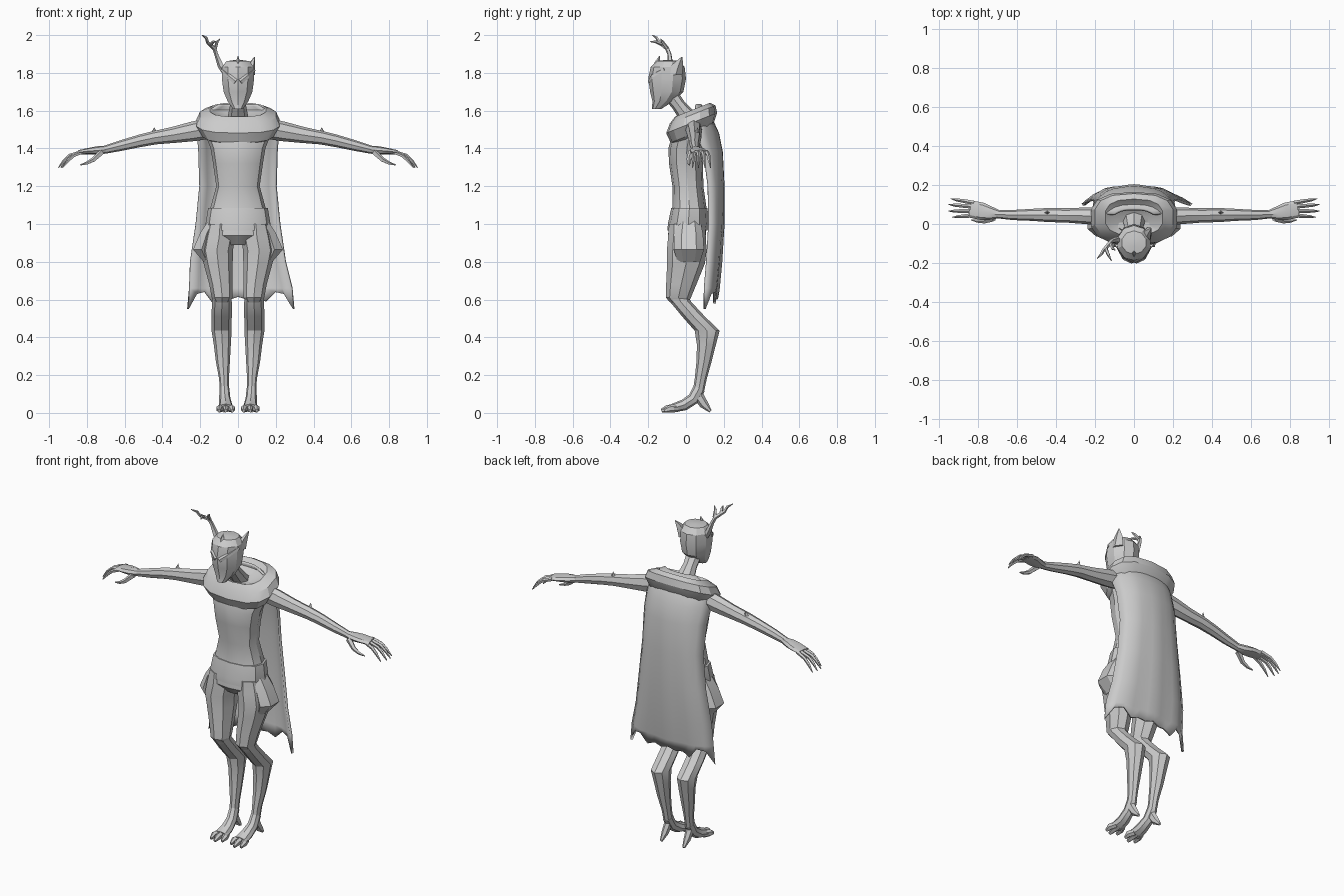
import bpy, bmesh, math
from mathutils import Vector

X, Y = Vector((1, 0, 0)), Vector((0, 1, 0))


def finish(name, bm, mirror=False, angle=28):
    bmesh.ops.recalc_face_normals(bm, faces=bm.faces[:])
    me = bpy.data.meshes.new(name)
    bm.to_mesh(me)
    bm.free()
    ob = bpy.data.objects.new(name, me)
    bpy.context.collection.objects.link(ob)
    bpy.ops.object.select_all(action='DESELECT')
    ob.select_set(True)
    bpy.context.view_layer.objects.active = ob
    bpy.ops.object.shade_smooth_by_angle(angle=math.radians(angle))
    if mirror:
        ob.modifiers.new("Mirror", 'MIRROR')
    return ob


def tube(name, pts, sides=8, ref=X, axes=None, sq=1.0, mirror=False, angle=28):
    """Loft of ellipses; each point is x, y, z, radius along ref, other radius."""
    bm = bmesh.new()
    rings = []
    cs = [Vector(p[:3]) for p in pts]
    for i, p in enumerate(pts):
        if axes:
            a, b = axes
        else:
            t = (cs[min(i + 1, len(cs) - 1)] - cs[max(i - 1, 0)]).normalized()
            a = (ref - t * ref.dot(t)).normalized()
            b = t.cross(a)
        ring = []
        for k in range(sides):
            w = 2 * math.pi * k / sides + math.pi / 2
            c, s = math.cos(w), math.sin(w)
            c = math.copysign(abs(c) ** sq, c) if abs(c) > 1e-6 else 0
            s = math.copysign(abs(s) ** sq, s) if abs(s) > 1e-6 else 0
            ring.append(bm.verts.new(cs[i] + a * (c * p[3]) + b * (s * p[4])))
        rings.append(ring)
    for r, q in zip(rings, rings[1:]):
        for k in range(sides):
            j = (k + 1) % sides
            bm.faces.new((r[k], r[j], q[j], q[k]))
    bm.faces.new(rings[0])
    bm.faces.new(rings[-1])
    return finish(name, bm, mirror, angle)


FLAT = (X, Y)

# Head, neck, forehead spike, ear and antler
tube("head", [(0, -.155, 1.61, .028, .025), (0, -.122, 1.65, .058, .056),
              (0, -.102, 1.70, .08, .088), (0, -.1, 1.77, .09, .1),
              (0, -.097, 1.83, .088, .09), (0, -.095, 1.862, .065, .06),
              (0, -.095, 1.868, .02, .02)], 10, axes=FLAT)
tube("brow", [(.012, -.197, 1.755, .006, .016), (.05, -.178, 1.785, .008, .014),
              (.085, -.115, 1.82, .006, .012)], 4, ref=Y, mirror=True)
tube("neck", [(0, -.085, 1.69, .045, .04), (0, -.04, 1.63, .042, .036),
              (0, .03, 1.54, .06, .05)], 8)
tube("forehead_spike", [(0, -.15, 1.82, .022, .03), (0, -.15, 1.86, .012, .014),
                        (0, -.14, 1.89, .001, .001)], 4, axes=FLAT)
tube("ear", [(.062, -.07, 1.79, .03, .05), (.07, -.05, 1.84, .022, .035),
             (.088, -.022, 1.885, .002, .003)], 5, axes=FLAT)
tube("antler", [(-.06, -.085, 1.80, .022, .022), (-.092, -.082, 1.84, .017, .017),
                (-.115, -.088, 1.90, .011, .011), (-.125, -.1, 1.93, .012, .012),
                (-.16, -.14, 1.96, .009, .009), (-.168, -.155, 1.985, .008, .008),
                (-.19, -.178, 2.0, .002, .002)], 5, ref=Y)
for i, (base, mid, tip) in enumerate([
        ((-.12, -.1, 1.93), (-.11, -.125, 1.965), (-.095, -.135, 1.98)),
        ((-.145, -.125, 1.95), (-.13, -.16, 1.965), (-.115, -.19, 1.965))]):
    tube("antler_branch_%d" % i, [(*base, .01, .01), (*mid, .008, .008),
                                  (*tip, .002, .002)], 5, ref=Y)

# Torso and pelvis
tube("torso", [(0, .02, 1.56, .10, .06), (0, .02, 1.49, .18, .09),
               (0, .005, 1.40, .145, .098), (0, .0, 1.32, .132, .09),
               (0, .01, 1.20, .115, .082), (0, .018, 1.09, .145, .09),
               (0, .01, 1.0, .165, .1), (0, .005, .94, .165, .1),
               (0, .02, .89, .09, .07)], 12, axes=FLAT, sq=.85, angle=32)
tube("hip_plate", [(0, .018, 1.085, .158, .096), (0, .012, 1.0, .172, .108),
                   (0, .008, .965, .165, .106)], 12, axes=FLAT, sq=.85)

# Shoulder mantle, tilted down to the front
TILT = (X, Vector((0, .93, .37)))
tube("mantle", [(0, .03, 1.46, .16, .10), (0, .03, 1.475, .19, .12),
                (0, .03, 1.535, .225, .145), (0, .035, 1.58, .205, .13),
                (0, .035, 1.605, .15, .10), (0, .02, 1.565, .075, .06)],
     14, axes=TILT, sq=.75)

# Arms, elbow spikes, hands
tube("arm", [(.16, .04, 1.505, .045, .055), (.24, .042, 1.49, .043, .052),
             (.34, .044, 1.472, .037, .043), (.44, .046, 1.457, .036, .036),
             (.52, .047, 1.44, .031, .033), (.62, .046, 1.415, .026, .028),
             (.71, .05, 1.392, .02, .021)], 8, ref=Y, mirror=True)
tube("elbow_spike", [(.445, .055, 1.47, .022, .016), (.443, .062, 1.512, .001, .001)],
     4, axes=FLAT, mirror=True)
tube("palm", [(.69, .05, 1.395, .02, .02), (.735, .055, 1.39, .035, .023),
              (.78, .065, 1.387, .045, .018), (.84, .077, 1.38, .044, .012)],
     8, ref=Y, mirror=True)
tube("thumb", [(.72, .03, 1.382, .018, .017), (.765, .015, 1.34, .013, .013),
               (.80, .015, 1.322, .009, .009), (.835, .02, 1.312, .002, .003)],
     5, ref=Y, mirror=True)
for i, (y0, y2, x2) in enumerate([(.045, .035, .93), (.067, .066, .95),
                                  (.089, .1, .95), (.108, .13, .938)]):
    tube("finger_%d" % i, [(.82, y0, 1.383, .012, .011),
                           (x2 - .06, (y0 + y2) / 2, 1.362, .01, .01),
                           (x2 - .03, y0 * .3 + y2 * .7, 1.335, .008, .009),
                           (x2, y2, 1.298, .002, .003)], 5, ref=Y, mirror=True)

# Legs: thighs, flared hip pouches and backward-bent lower legs
tube("thigh", [(.095, .005, 1.0, .07, .095), (.1, .005, .93, .085, .1),
               (.112, .004, .86, .085, .105), (.105, .0, .79, .077, .1),
               (.09, -.025, .68, .062, .08), (.084, -.04, .61, .055, .066),
               (.084, -.035, .585, .04, .05)], 8, axes=FLAT, mirror=True)
tube("hip_flare", [(.13, .015, 1.02, .03, .06), (.165, .015, .95, .042, .075),
                   (.193, .015, .865, .052, .08), (.165, .015, .80, .02, .06)],
     6, axes=FLAT, mirror=True)
tube("shin", [(.084, -.05, .65, .045, .05), (.085, -.03, .59, .052, .056),
              (.087, .04, .51, .054, .06), (.087, .112, .435, .053, .066),
              (.083, .108, .36, .045, .05), (.08, .095, .27, .037, .04),
              (.074, .078, .18, .026, .032), (.072, .065, .11, .024, .03)],
     8, axes=FLAT, mirror=True)

# Feet with toes and heel spur
tube("foot", [(.072, .07, .13, .026, .033), (.07, .04, .075, .03, .032),
              (.066, -.01, .042, .036, .03), (.065, -.07, .025, .044, .023)],
     8, mirror=True)
tube("heel", [(.072, .06, .10, .022, .028), (.074, .095, .045, .018, .024),
              (.075, .13, .008, .008, .008)], 6, mirror=True)
for i, (x, y) in enumerate([(.03, -.11), (.065, -.13), (.1, -.115)]):
    tube("toe_%d" % i, [(.065 * .4 + x * .6, -.045, .026, .017, .022),
                        (x, y + .03, .022, .017, .02), (x, y, .011, .008, .01)],
         6, mirror=True)

# Cape: curved sheet with ragged hem
rows = [(1.63, .10, .075, .05), (1.575, .19, .125, .055), (1.48, .212, .168, .06),
        (1.38, .205, .188, .1), (1.2, .2, .197, .125), (1.0, .22, .197, .13),
        (.8, .25, .185, .12), (.66, .27, .172, .11)]
hem = [.55, .63, .64, .58, .605, .60, .615, .60, .61, .59, .64, .63, .55]
n = len(hem)
bm = bmesh.new()
grid = []
for r, (z, w, yb, ye) in enumerate(rows + [(None, .28, .165, .11)]):
    line = []
    for k in range(n):
        u = 2 * k / (n - 1) - 1
        y = yb + (ye - yb) * abs(u) ** 3 - .006 * (1 - math.cos(u * 9)) * r / 8
        x = u * w + (.015 * abs(u) if r > 6 else 0)
        line.append(bm.verts.new((x, y, hem[k] if z is None else z)))
    grid.append(line)
for a, b in zip(grid, grid[1:]):
    for k in range(n - 1):
        bm.faces.new((a[k], a[k + 1], b[k + 1], b[k]))
cape = finish("cape", bm, angle=40)
sol = cape.modifiers.new("Thickness", 'SOLIDIFY')
sol.thickness = .014
sol.offset = 0
